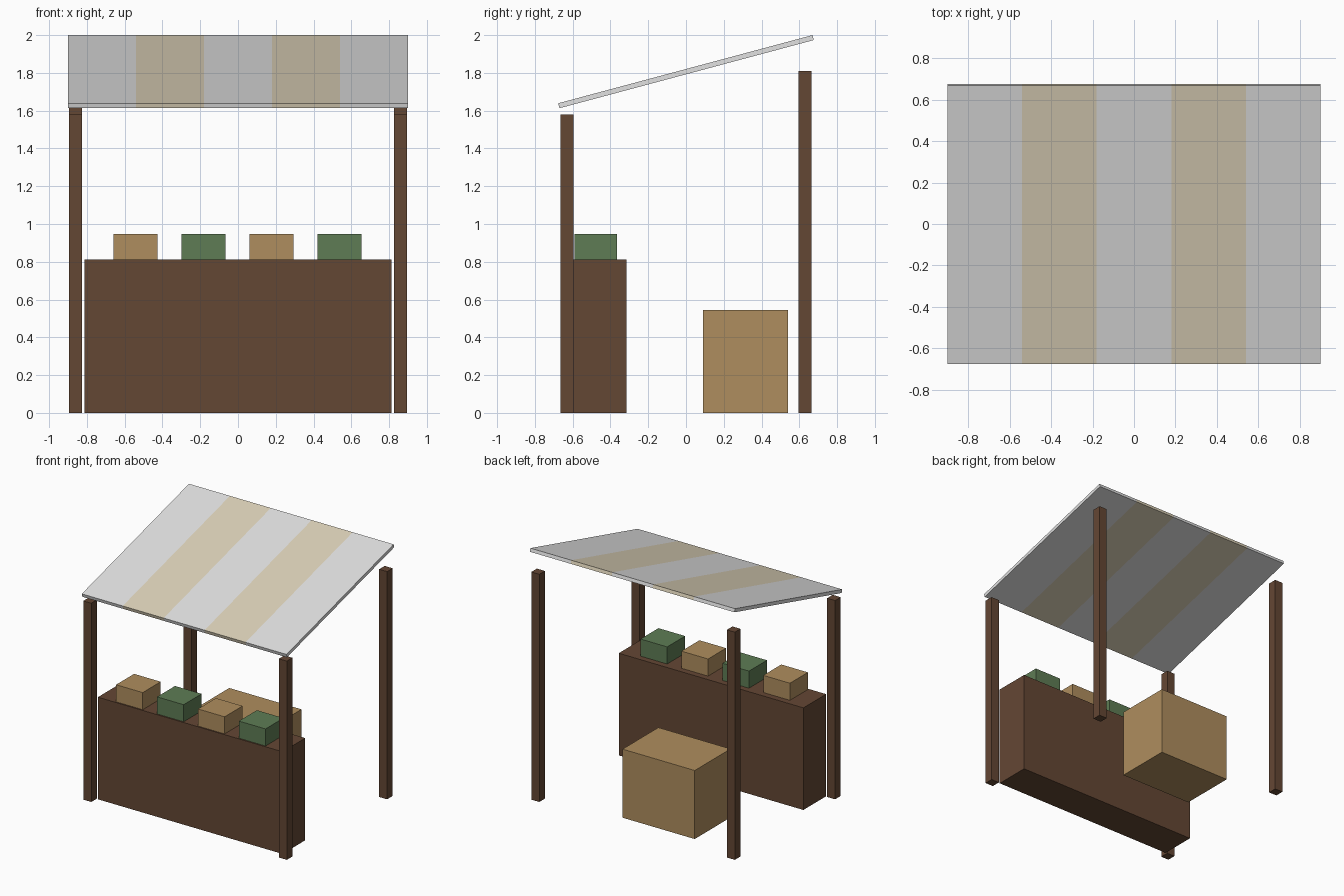
import bpy, bmesh, math
from mathutils import Matrix

if "Cube" in bpy.data.objects:
    bpy.data.objects.remove(bpy.data.objects["Cube"])


def material(name, rgb):
    m = bpy.data.materials.new(name)
    m.diffuse_color = (*rgb, 1.0)
    m.use_nodes = True
    m.node_tree.nodes["Principled BSDF"].inputs["Base Color"].default_value = m.diffuse_color
    return m


WOOD = material("dark_wood", (0.127, 0.063, 0.034))
TAN = material("tan_crate", (0.43, 0.27, 0.112))
GREEN = material("green_crate", (0.112, 0.202, 0.089))
CANVAS = material("pale_canvas", (0.753, 0.753, 0.753))
STRIPE = material("cream_stripe", (0.716, 0.638, 0.479))


def add_object(name, bm, *mats):
    mesh = bpy.data.meshes.new(name)
    bm.to_mesh(mesh)
    bm.free()
    for m in mats:
        mesh.materials.append(m)
    obj = bpy.data.objects.new(name, mesh)
    bpy.context.collection.objects.link(obj)
    return obj


def box_bmesh(lo, hi):
    bm = bmesh.new()
    size = [b - a for a, b in zip(lo, hi)]
    mid = [(a + b) / 2 for a, b in zip(lo, hi)]
    bmesh.ops.create_cube(bm, size=1.0, matrix=Matrix.Translation(mid) @ Matrix.Diagonal((*size, 1)))
    return bm


def box(name, lo, hi, mat):
    return add_object(name, box_bmesh(lo, hi), mat)


# Four posts, the back pair taller
for side, x in (("left", -0.86), ("right", 0.86)):
    for end, y, h in (("front", -0.63, 1.58), ("back", 0.63, 1.81)):
        box(f"{end}_{side}_post", (x - 0.035, y - 0.035, 0), (x + 0.035, y + 0.035, h), WOOD)

# Counter
box("counter", (-0.812, -0.6, 0), (0.812, -0.315, 0.812), WOOD)

# Small goods boxes on the counter, alternating colours
for i in range(4):
    x = -0.542 + 0.36 * i
    box(f"goods_box_{i + 1}", (x - 0.117, -0.59, 0.812), (x + 0.117, -0.364, 0.948),
        GREEN if i % 2 else TAN)

# Large crate behind the counter
box("storage_crate", (-0.455, 0.09, 0), (0.18, 0.54, 0.545), TAN)

# Sloping awning: one slab cut into five bands, alternate bands striped
bm = box_bmesh((-0.9, -0.697, -0.0135), (0.9, 0.697, 0.0135))
for x in (-0.54, -0.18, 0.18, 0.54):
    bmesh.ops.bisect_plane(bm, geom=bm.verts[:] + bm.edges[:] + bm.faces[:],
                           plane_co=(x, 0, 0), plane_no=(1, 0, 0))
for f in bm.faces:
    f.material_index = 1 if 0.18 < abs(f.calc_center_median().x) < 0.54 else 0
awning = add_object("striped_awning", bm, CANVAS, STRIPE)
awning.location = (0, 0, 1.8065)
awning.rotation_euler = (math.radians(15), 0, 0)
